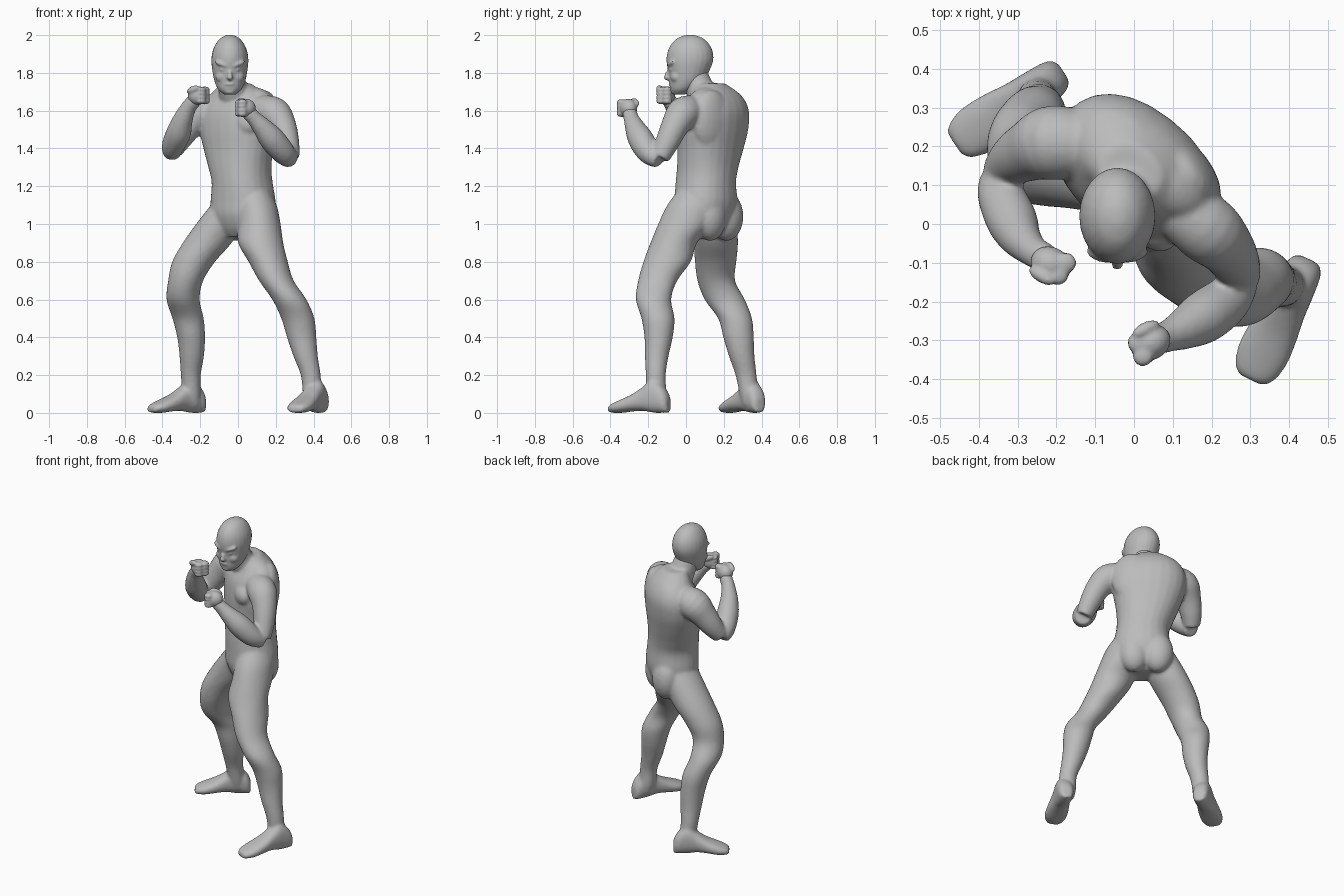
import bpy, bmesh, math
from mathutils import Vector, Matrix, Euler

cube = bpy.data.objects.get("Cube")
if cube:
    bpy.data.objects.remove(cube, do_unlink=True)

SIDES = 24
bm = bmesh.new()

grey = bpy.data.materials.new("plain grey")
grey.use_nodes = True
colour = (.5, .5, .5, 1)
grey.diffuse_color = colour
grey.node_tree.nodes["Principled BSDF"].inputs["Base Color"].default_value = colour


def finish(name, voxel, softness):
    """Fuse everything built so far into one smooth object."""
    bmesh.ops.recalc_face_normals(bm, faces=bm.faces)
    mesh = bpy.data.meshes.new(name)
    bm.to_mesh(mesh)
    bm.clear()
    mesh.materials.append(grey)
    obj = bpy.data.objects.new(name, mesh)
    bpy.context.collection.objects.link(obj)
    fuse = obj.modifiers.new("fuse", 'REMESH')
    fuse.mode = 'VOXEL'
    fuse.voxel_size = voxel
    fuse.use_smooth_shade = True
    soften = obj.modifiers.new("soften", 'SMOOTH')
    soften.factor = .5
    soften.iterations = softness


def spline(rows, steps=4):
    """Pass a smooth curve through rows of numbers."""
    out = []
    for i in range(len(rows) - 1):
        p = [rows[max(0, min(len(rows) - 1, i + k))] for k in (-1, 0, 1, 2)]
        for s in range(steps):
            t = s / steps
            out.append([b + t * (c - a) / 2
                        + t * t * (2 * a - 5 * b + 4 * c - d) / 2
                        + t ** 3 * (3 * b - a - 3 * c + d) / 2
                        for a, b, c, d in zip(*p)])
    return out + [list(rows[-1])]


def loft(sections, power=1):
    """Skin a closed tube over sections of (centre, axis u, axis v)."""
    def squared(value):
        return math.copysign(abs(value) ** power, value)

    rings = []
    for centre, u, v in sections:
        angles = [math.tau * k / SIDES for k in range(SIDES)]
        rings.append([bm.verts.new(centre + u * squared(math.cos(a)) + v * squared(math.sin(a)))
                      for a in angles])
    for low, high in zip(rings, rings[1:]):
        for k in range(SIDES):
            n = (k + 1) % SIDES
            bm.faces.new((low[k], low[n], high[n], high[k]))
    bm.faces.new(rings[0][::-1])
    bm.faces.new(rings[-1])


def slices(rows, turn=0, power=1):
    """Level slices given as x, y, z, half width, half depth."""
    side = Matrix.Rotation(math.radians(-turn), 3, 'Z')
    loft([(Vector((x, y, z)), side @ Vector((a, 0, 0)), side @ Vector((0, b, 0)))
          for x, y, z, a, b in spline(rows)], power)


def tube(rows):
    """Round limb given as x, y, z, radius."""
    rows = spline(rows)
    pts = [Vector(r[:3]) for r in rows]
    sections = []
    for i, p in enumerate(pts):
        along = pts[min(i + 1, len(pts) - 1)] - pts[max(i - 1, 0)]
        u = along.cross(Vector((1, 1, 0))).normalized()
        v = along.cross(u).normalized()
        sections.append((p, u * rows[i][3], v * rows[i][3]))
    loft(sections)


def blob(loc, size, turn=(0, 0, 0)):
    """Ellipsoid, turned in degrees."""
    rot = Euler([math.radians(t) for t in turn]).to_matrix().to_4x4()
    mat = Matrix.Translation(loc) @ rot @ Matrix.Diagonal((*size, 1))
    bmesh.ops.create_uvsphere(bm, u_segments=20, v_segments=12, radius=1, matrix=mat)


def foot(heel, toe):
    """Flat-soled foot with a raised arch, from heel to toe."""
    heel, toe = Vector((*heel, 0)), Vector((*toe, 0))
    side = (toe - heel).cross(Vector((0, 0, 1))).normalized()
    rows = [(0, .03, .08, 0), (.07, .047, .13, 0), (.25, .053, .18, 0), (.42, .056, .14, .01),
            (.6, .065, .1, .008), (.8, .068, .07, 0), (.94, .055, .05, 0), (1, .036, .038, 0)]
    sections = []
    for t, wide, top, base in spline(rows):
        mid = heel.lerp(toe, t) + Vector((0, 0, (top + base) / 2))
        sections.append((mid, side * wide, Vector((0, 0, (top - base) / 2))))
    loft(sections, .85)


def fist(centre, turn):
    """Closed hand: palm, four curled fingers and a thumb."""
    frame = Matrix.Translation(centre) @ Matrix.Rotation(math.radians(turn), 4, 'Z')
    blob(centre, (.054, .046, .05), (0, 0, turn))
    for k in range(4):
        blob(frame @ Vector((-.032, -.024, .032 - k * .021)), (.027, .027, .016), (0, 0, turn))
        blob(frame @ Vector((-.03, .012, .032 - k * .021)), (.027, .028, .015), (0, 0, turn))
    blob(frame @ Vector((.005, .036, .032)), (.04, .018, .019), (0, 20, turn))


# Torso, turned towards the model's right
TURN = 38
slices([(.01, .09, .93, .08, .07), (.02, .1, .98, .15, .12), (.025, .1, 1.05, .175, .148),
        (.027, .105, 1.12, .175, .155), (.022, .105, 1.22, .16, .152), (.01, .115, 1.3, .17, .15),
        (.002, .13, 1.4, .195, .152), (0, .14, 1.5, .22, .157), (0, .15, 1.6, .215, .15),
        (0, .155, 1.68, .165, .112), (-.01, .13, 1.745, .08, .07)], TURN, .9)


def on_torso(side, front, z):
    """Point placed sideways and forwards from the torso's middle."""
    return Matrix.Rotation(math.radians(-TURN), 3, 'Z') @ Vector((side, -front, 0)) + Vector((.01, .12, z))


# Chest, shoulder blades, buttocks and neck slopes
for s in (-1, 1):
    blob(on_torso(s * .085, .068, 1.53), (.1, .062, .075), (0, 0, -TURN - s * 12))
    blob(on_torso(s * .09, -.09, 1.55), (.12, .062, .16), (0, 0, -TURN - s * 14))
    blob(on_torso(s * .072, -.065, 1.04), (.095, .085, .13), (0, 0, -TURN))
    blob(on_torso(s * .09, -.035, 1.665), (.1, .07, .055), (0, s * 18, -TURN))

# Neck
tube([(0, .13, 1.62, .085), (-.025, .08, 1.7, .078), (-.04, .04, 1.8, .07)])

# Left arm, held low
tube([(.12, .04, 1.6, .08), (.19, -.015, 1.585, .088), (.235, -.058, 1.52, .074),
      (.262, -.1, 1.43, .063), (.278, -.138, 1.35, .05)])
tube([(.28, -.14, 1.338, .046), (.24, -.195, 1.378, .063), (.18, -.24, 1.45, .068),
      (.13, -.27, 1.51, .054), (.085, -.29, 1.56, .041), (.05, -.3, 1.595, .04)])

# Right arm, held high
tube([(-.12, .2, 1.6, .08), (-.205, .21, 1.585, .098), (-.265, .19, 1.52, .08),
      (-.31, .165, 1.45, .066), (-.345, .13, 1.385, .05)])
tube([(-.35, .125, 1.368, .045), (-.345, .08, 1.41, .06), (-.315, .01, 1.48, .066),
      (-.293, -.035, 1.55, .054), (-.26, -.07, 1.62, .041), (-.225, -.09, 1.66, .04)])

# Right leg, behind
slices([(-.03, .135, 1.15, .07, .09), (-.06, .14, 1.08, .1, .11), (-.1, .15, 1, .122, .118),
        (-.163, .158, .9, .13, .118), (-.235, .157, .8, .114, .11), (-.277, .16, .7, .093, .1),
        (-.291, .205, .6, .088, .107), (-.264, .26, .5, .083, .09), (-.248, .278, .4, .074, .081),
        (-.245, .295, .3, .065, .068), (-.25, .318, .2, .053, .056), (-.245, .333, .1, .048, .05),
        (-.24, .34, .04, .04, .04)])
foot((-.182, .393), (-.462, .205))

# Left leg, in front
slices([(.085, .06, 1.18, .08, .1), (.1, .035, 1.1, .105, .135), (.112, -.005, 1, .114, .143),
        (.12, -.065, .9, .12, .124), (.16, -.1, .8, .104, .126), (.203, -.15, .7, .092, .104),
        (.272, -.172, .6, .091, .094), (.317, -.148, .5, .088, .088), (.337, -.145, .4, .078, .075),
        (.358, -.155, .3, .065, .063), (.385, -.16, .2, .053, .053), (.392, -.155, .1, .049, .052),
        (.4, -.15, .04, .04, .04)])
foot((.45, -.09), (.3, -.402))
finish("body", .0075, 16)

# Fists
fist((.042, -.305, 1.613), 25)
finish("left_fist", .006, 5)
fist((-.215, -.105, 1.68), 150)
finish("right_fist", .006, 5)

# Head
HX = -.043
slices([(HX, -.035, 1.685, .03, .03), (HX, -.02, 1.71, .06, .062), (HX, .002, 1.75, .08, .09),
        (HX, .013, 1.8, .091, .106), (HX, .02, 1.86, .098, .123), (HX, .022, 1.91, .093, .12),
        (HX, .022, 1.95, .077, .102), (HX, .022, 1.98, .054, .073), (HX, .022, 1.996, .028, .038),
        (HX, .022, 2.001, .01, .014)])

# Face: nose, lips, chin, then brows, cheeks and eyes
blob((HX, -.09, 1.79), (.014, .022, .034), (-25, 0, 0))
blob((HX, -.1, 1.775), (.017, .02, .01))
blob((HX, -.079, 1.74), (.028, .014, .008))
blob((HX, -.072, 1.725), (.023, .014, .008))
blob((HX, -.055, 1.702), (.032, .027, .018))
for s in (-1, 1):
    blob((HX + s * .042, -.08, 1.847), (.042, .018, .014), (0, -s * 20, s * 18))
    blob((HX + s * .047, -.06, 1.78), (.032, .02, .028), (0, s * 20, s * 28))
    blob((HX + s * .04, -.079, 1.817), (.017, .01, .007), (0, -s * 15, s * 18))
finish("head", .006, 5)
bm.free()
